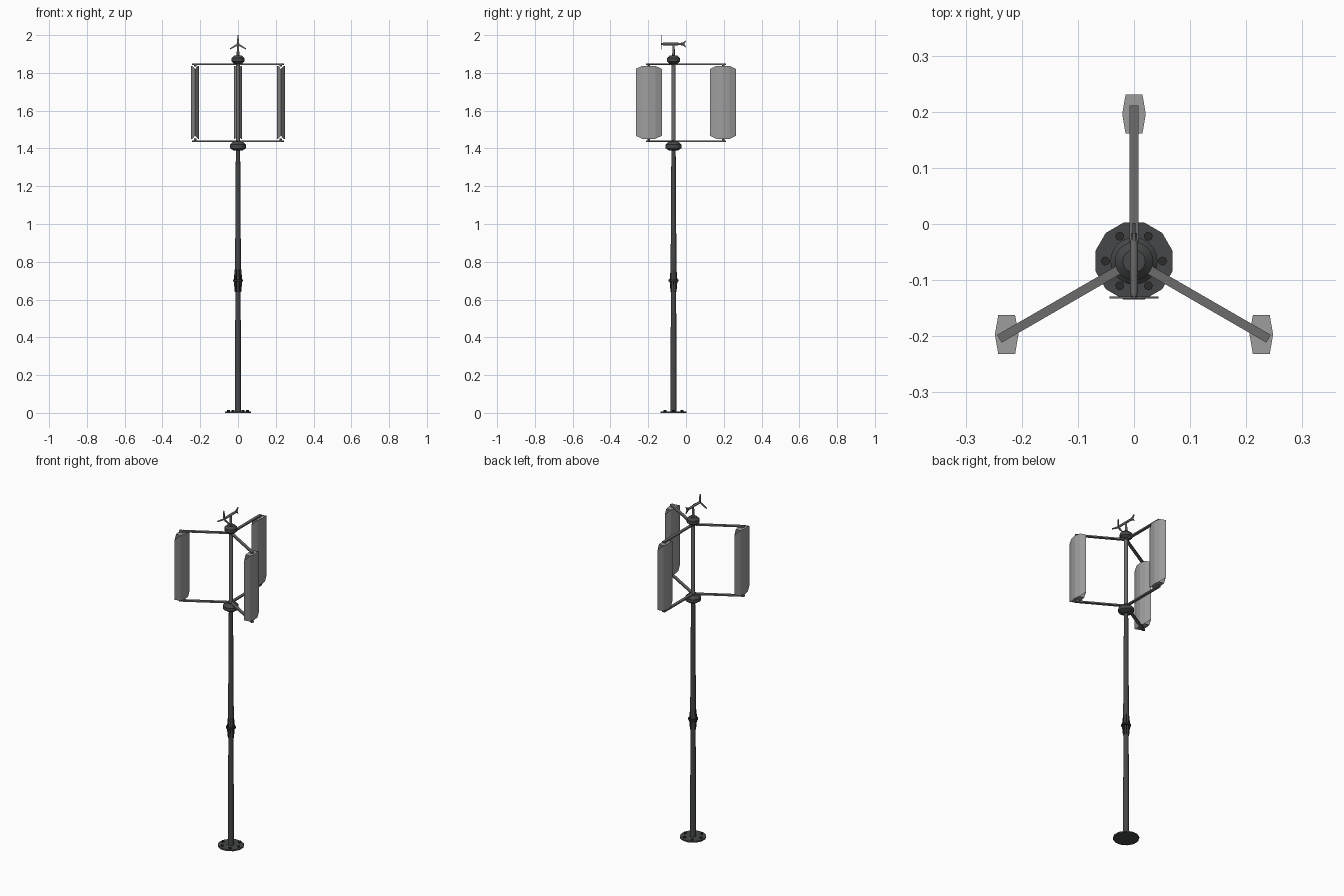
import bpy, bmesh, math
from mathutils import Matrix, Vector

if "Cube" in bpy.data.objects:
    bpy.data.objects.remove(bpy.data.objects["Cube"])

CY = -0.066            # pole axis
ARM_R = 0.262          # blade distance from the axis
ANGLES = [math.radians(a) for a in (90, 210, 330)]


def material(name, v):
    m = bpy.data.materials.new(name)
    m.diffuse_color = (*v, 1)
    m.use_nodes = True
    m.node_tree.nodes["Principled BSDF"].inputs["Base Color"].default_value = m.diffuse_color
    return m


DARK = material("dark_steel", (0.06, 0.063, 0.065))
GREY = material("grey_steel", (0.15, 0.15, 0.15))
BLADE = material("blade_grey", (0.34, 0.34, 0.34))
BLACK = material("black_bolts", (0.025, 0.025, 0.025))


def finish(name, bm, mat, smooth=False):
    bmesh.ops.recalc_face_normals(bm, faces=bm.faces)
    me = bpy.data.meshes.new(name)
    bm.to_mesh(me)
    bm.free()
    me.materials.append(mat)
    ob = bpy.data.objects.new(name, me)
    bpy.context.collection.objects.link(ob)
    if smooth:
        bpy.ops.object.select_all(action='DESELECT')
        ob.select_set(True)
        bpy.context.view_layer.objects.active = ob
        bpy.ops.object.shade_smooth_by_angle(angle=math.radians(35))
    return ob


def lathe(name, profile, mat, x=0, y=CY, sides=24, turn=0.0, smooth=True):
    """Revolve (radius, z) points about a vertical axis and cap both ends."""
    bm = bmesh.new()
    rings = [[bm.verts.new((x + r * math.cos(turn + math.tau * i / sides),
                            y + r * math.sin(turn + math.tau * i / sides), z))
              for i in range(sides)] for r, z in profile]
    for a, b in zip(rings, rings[1:]):
        for i in range(sides):
            j = (i + 1) % sides
            bm.faces.new((a[i], a[j], b[j], b[i]))
    bm.faces.new(rings[0][::-1])
    bm.faces.new(rings[-1])
    return finish(name, bm, mat, smooth)


def prism(name, pts, depth, matrix, mat):
    """Extrude a flat outline by depth, centred, then place it."""
    bm = bmesh.new()
    f = bm.faces.new([bm.verts.new((px, py, -depth / 2)) for px, py in pts])
    ext = bmesh.ops.extrude_face_region(bm, geom=[f])["geom"]
    bmesh.ops.translate(bm, vec=(0, 0, depth),
                        verts=[v for v in ext if isinstance(v, bmesh.types.BMVert)])
    bm.transform(matrix)
    return finish(name, bm, mat)


# Base plate with bolts
lathe("base_plate", [(0.071, 0), (0.071, 0.008)], DARK, sides=12,
      turn=math.radians(15), smooth=False)
for i in range(6):
    a = math.tau * i / 6
    lathe("base_bolt", [(0.008, 0.008), (0.008, 0.014)], BLACK,
          0.051 * math.cos(a), CY + 0.051 * math.sin(a), 8)

# Two tapered pole sections joined by a flange
lathe("lower_pole", [(0.017, 0.008), (0.0135, 0.70)], DARK)
lathe("upper_pole", [(0.016, 0.70), (0.0115, 1.395)], DARK)
lathe("pole_flange", [(0.026, 0.695), (0.026, 0.705)], BLACK)
for i in range(6):
    turn = Matrix.Translation((0, CY, 0.70)) @ Matrix.Rotation(math.tau * i / 6, 4, 'Z') \
        @ Matrix.Rotation(math.pi / 2, 4, 'X')
    prism("flange_gusset", [(0.01, -0.06), (0.017, -0.06), (0.023, 0),
                            (0.017, 0.06), (0.01, 0.06)], 0.004, turn, BLACK)

# Rotor hubs and shaft
lathe("lower_hub", [(0.022, 1.388), (0.042, 1.401), (0.042, 1.420), (0.024, 1.437)], DARK)
lathe("rotor_shaft", [(0.011, 1.43), (0.011, 1.86)], GREY)
lathe("upper_hub", [(0.020, 1.848), (0.034, 1.860), (0.034, 1.879), (0.020, 1.892)], DARK)


def blade(x, y):
    """Open streamlined shell with trimmed tips and a hexagonal end plate."""
    half = [(0.015, -0.035), (0.021, 0), (0.015, 0.035)]
    outline = half + [(0, 0.069)] + [(-a, b) for a, b in half[::-1]] + [(0, -0.069)]
    bm = bmesh.new()
    low, high = [], []
    for px, py in outline:
        trim = 0.016 if px == 0 else 0
        low.append(bm.verts.new((x + px, y + py, 1.451 + trim)))
        high.append(bm.verts.new((x + px, y + py, 1.837 - trim)))
    n = len(outline)
    for i in range(n):
        j = (i + 1) % n
        bm.faces.new((low[i], low[j], high[j], high[i]))
    for ring in (low, high):
        bm.faces.new([v for v, p in zip(ring, outline) if p[0] != 0])
    finish("blade", bm, BLADE)


# Blades with radial arms and mounting pins
for a in ANGLES:
    bx, by = ARM_R * math.cos(a), CY + ARM_R * math.sin(a)
    blade(bx, by)
    for z in (1.437, 1.846):
        place = Matrix.Translation((0, CY, z)) @ Matrix.Rotation(a, 4, 'Z')
        prism("rotor_arm", [(0.008, -0.008), (0.277, -0.008),
                            (0.277, 0.008), (0.008, 0.008)], 0.008, place, GREY)
    lathe("lower_pin", [(0.007, 1.437), (0.007, 1.453)], GREY, bx, by, 10)
    lathe("upper_pin", [(0.007, 1.835), (0.007, 1.846)], GREY, bx, by, 10)

# Small wind sensor: mast, body, tail fin and three-bladed propeller
HZ = 1.953
lathe("sensor_mast", [(0.007, 1.89), (0.006, HZ)], GREY, sides=12)
body = lathe("sensor_body", [(0.004, -0.066), (0.007, -0.055), (0.007, 0.02), (0.005, 0.05)],
             GREY, 0, 0, 12)
body.data.transform(Matrix.Translation((0, CY, HZ)) @ Matrix.Rotation(-math.pi / 2, 4, 'X'))
side = Matrix(((0, 0, 1, 0), (1, 0, 0, 0), (0, 1, 0, HZ), (0, 0, 0, 1)))
prism("tail_fin", [(-0.040, -0.004), (-0.018, -0.008), (0.002, -0.020), (-0.008, 0),
                   (0.002, 0.020), (-0.018, 0.008), (-0.040, 0.004)], 0.006, side, GREY)
for a in ANGLES:
    place = Matrix.Translation((0, -0.131, HZ - 0.002)) @ Matrix.Rotation(math.pi / 2, 4, 'X') \
        @ Matrix.Rotation(a, 4, 'Z')
    prism("propeller_blade", [(0, -0.003), (0.012, -0.005), (0.049, -0.003),
                              (0.049, 0.003), (0.012, 0.005), (0, 0.003)], 0.004, place, GREY)
